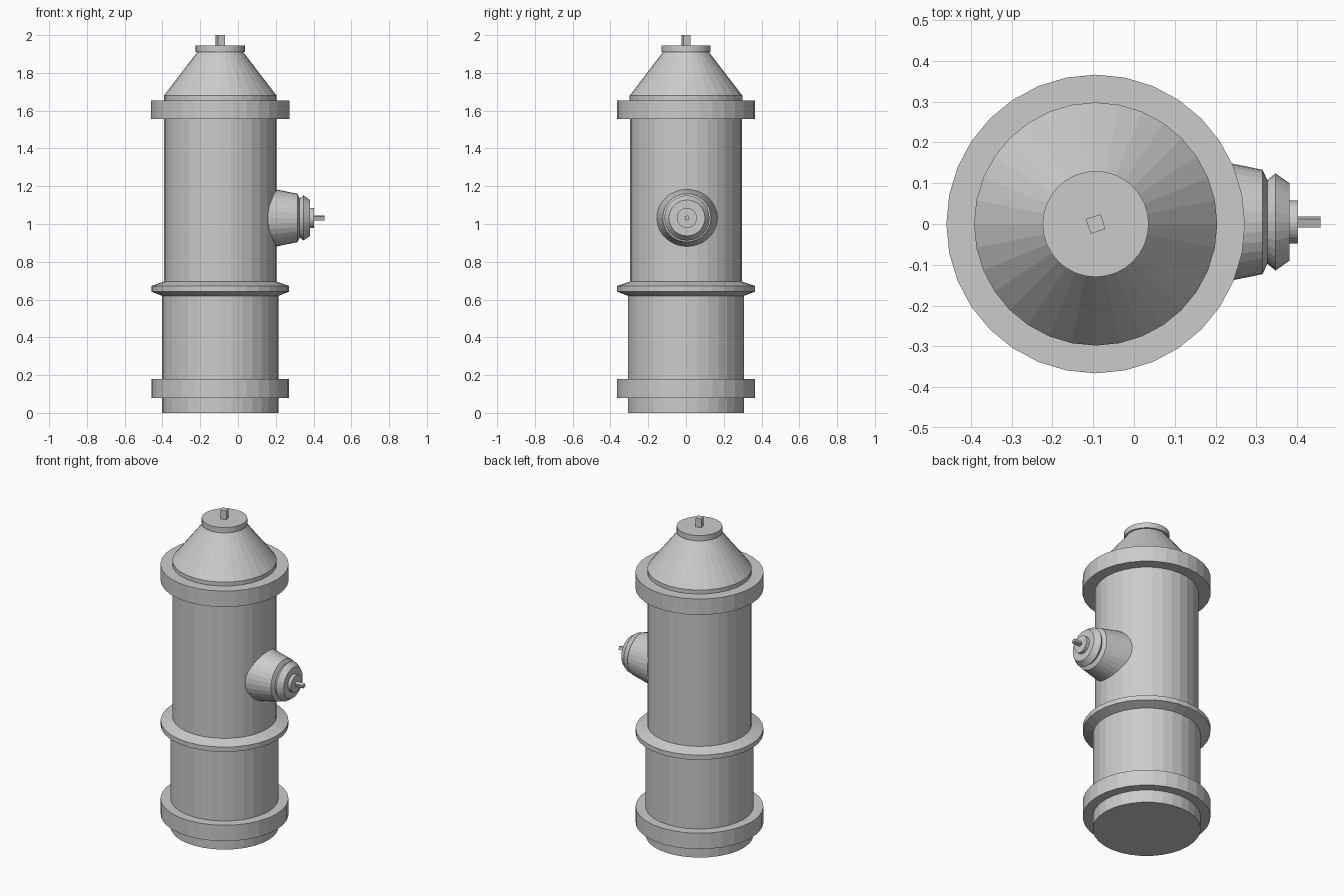
import bpy, bmesh
from math import sin, cos, pi, radians
from mathutils import Matrix

cube = bpy.data.objects.get("Cube")
if cube:
    bpy.data.objects.remove(cube, do_unlink=True)

grey = bpy.data.materials.new("cast_iron_grey")
grey.use_nodes = True
colour = (0.6, 0.6, 0.6, 1)
grey.diffuse_color = colour
grey.node_tree.nodes["Principled BSDF"].inputs["Base Color"].default_value = colour

SIDES = 32
UPRIGHT = Matrix.Translation((-0.094, 0, 0))
SIDEWAYS = Matrix.Translation((0, 0.005, 1.032)) @ Matrix.Rotation(pi / 2, 4, "Y")


def lathe(name, profile, place=UPRIGHT, sides=SIDES, turn=0.0):
    """Closed flat-faced solid from (radius, height) pairs, bottom to top."""
    bm = bmesh.new()
    rings = []
    for r, h in profile:
        angles = [turn + 2 * pi * i / sides for i in range(sides)]
        rings.append([bm.verts.new((r * cos(a), r * sin(a), h)) for a in angles])
    for low, high in zip(rings, rings[1:]):
        for i in range(sides):
            j = (i + 1) % sides
            bm.faces.new((low[i], low[j], high[j], high[i]))
    bm.faces.new(rings[0][::-1])
    bm.faces.new(rings[-1])
    bmesh.ops.transform(bm, matrix=place, verts=bm.verts)
    bmesh.ops.recalc_face_normals(bm, faces=bm.faces)
    mesh = bpy.data.meshes.new(name)
    bm.to_mesh(mesh)
    bm.free()
    mesh.materials.append(grey)
    obj = bpy.data.objects.new(name, mesh)
    bpy.context.collection.objects.link(obj)
    return obj


# Standing body: base with its flange, bevelled ring, barrel and top flange
lathe("lower_barrel", [(0.308, 0), (0.308, 0.08), (0.365, 0.08), (0.365, 0.18),
                       (0.308, 0.18), (0.308, 0.62), (0.365, 0.642),
                       (0.365, 0.672), (0.298, 0.695)])
lathe("upper_barrel", [(0.297, 0.65), (0.297, 1.555), (0.366, 1.555),
                       (0.366, 1.655), (0.298, 1.655)])

# Bonnet: short collar, cone and cap disc
lathe("bonnet", [(0.298, 1.64), (0.298, 1.68), (0.12, 1.912)])
lathe("bonnet_cap", [(0.13, 1.911), (0.13, 1.945)])

# Side outlet with grooved cap
lathe("outlet", [(0.18, 0.06), (0.128, 0.315), (0.102, 0.327)], SIDEWAYS)
lathe("outlet_cap", [(0.102, 0.326), (0.119, 0.347), (0.095, 0.381)], SIDEWAYS)
lathe("outlet_disc", [(0.053, 0.375), (0.053, 0.402)], SIDEWAYS)

# Square operating nuts
lathe("top_nut", [(0.027, 1.935), (0.027, 2.0)], UPRIGHT, 4, radians(63))
lathe("outlet_nut", [(0.015, 0.395), (0.015, 0.457)], SIDEWAYS, 4, radians(63))
